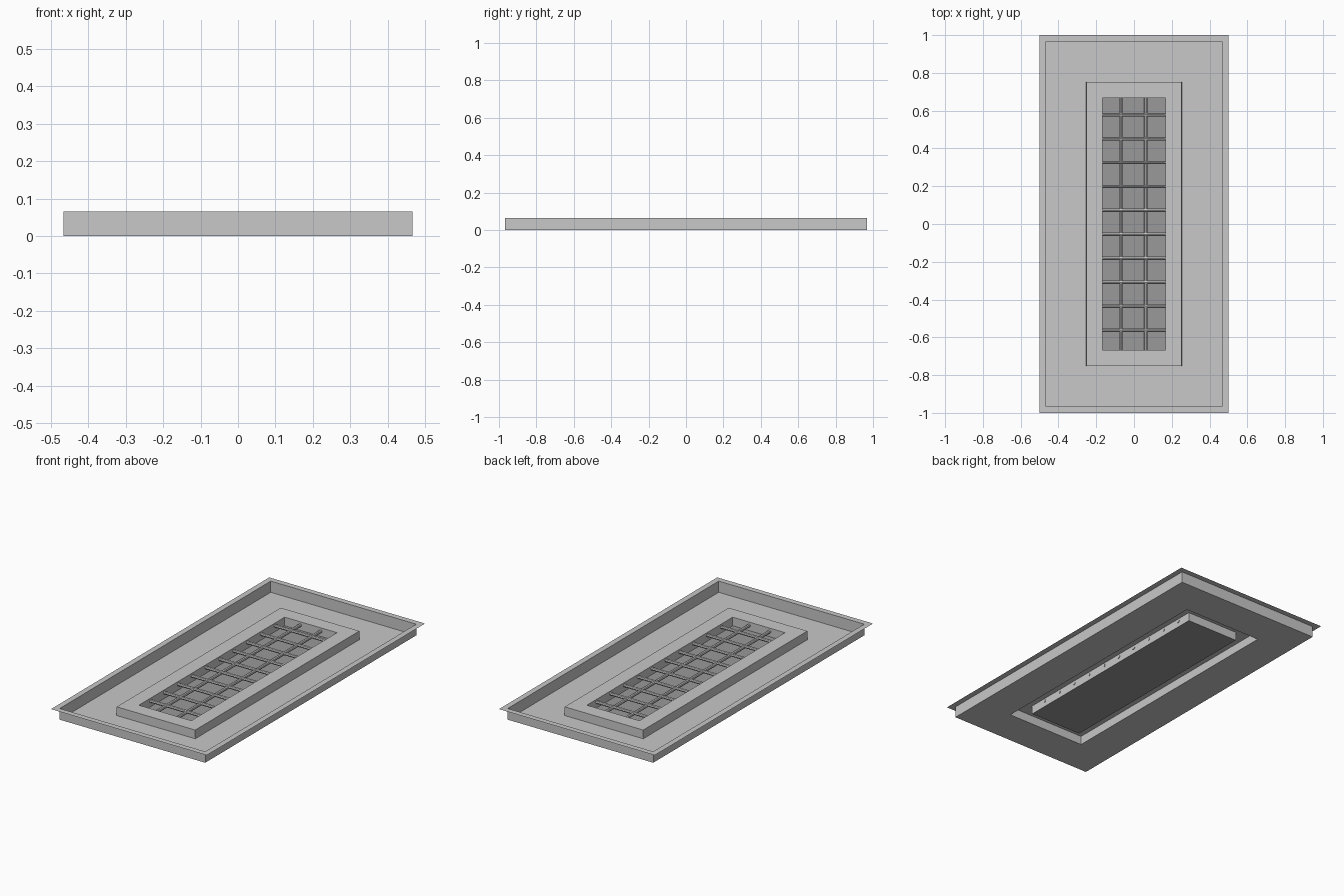
import bpy, bmesh, math
from mathutils import Matrix

cube = bpy.data.objects.get("Cube")
if cube:
    bpy.data.objects.remove(cube, do_unlink=True)


def material(name, grey):
    m = bpy.data.materials.new(name)
    m.use_nodes = True
    m.diffuse_color = (grey, grey, grey, 1)
    m.node_tree.nodes["Principled BSDF"].inputs["Base Color"].default_value = (grey, grey, grey, 1)
    return m


light_grey = material("light grey", 0.58)
dark_grey = material("dark grey", 0.32)


def make_object(name, bm, mat):
    mesh = bpy.data.meshes.new(name)
    bm.to_mesh(mesh)
    bm.free()
    mesh.materials.append(mat)
    obj = bpy.data.objects.new(name, mesh)
    bpy.context.collection.objects.link(obj)
    return obj


def rectangle(bm, hx, hy, z):
    corners = ((-1, -1), (1, -1), (1, 1), (-1, 1))
    return [bm.verts.new((sx * hx, sy * hy, z)) for sx, sy in corners]


# Pressed sheet tray: rim, outer wall, floor, raised frame and well walls
RIM, FRAME = 0.065, 0.05
WELL_X, WELL_Y = 0.168, 0.668
profile = [
    (0.5, 1.0, RIM), (0.467, 0.967, RIM), (0.467, 0.967, 0),
    (0.253, 0.753, 0), (0.252, 0.752, FRAME),
    (WELL_X, WELL_Y, FRAME), (WELL_X, WELL_Y, 0),
]
bm = bmesh.new()
rings = [rectangle(bm, *p) for p in profile]
for outer, inner in zip(rings, rings[1:]):
    for i in range(4):
        j = (i + 1) % 4
        bm.faces.new((outer[i], outer[j], inner[j], inner[i]))
make_object("tray", bm, light_grey)

# Dark floor of the well
bm = bmesh.new()
bm.faces.new(rectangle(bm, WELL_X, WELL_Y, 0))
make_object("well_floor", bm, dark_grey)


# Grate rods
def add_rod(bm, length, turn, position):
    bmesh.ops.create_cone(
        bm, cap_ends=True, segments=8, radius1=0.009, radius2=0.009, depth=length,
        matrix=Matrix.Translation(position) @ turn)


bm = bmesh.new()
for i in range(10):
    add_rod(bm, 2 * WELL_X + 0.006, Matrix.Rotation(math.pi / 2, 4, "Y"),
            (0, 0.579 - i * 0.1268, 0.034))
make_object("cross_rods", bm, light_grey)

bm = bmesh.new()
for x in (-0.069, 0.063):
    add_rod(bm, 2 * WELL_Y, Matrix.Rotation(math.pi / 2, 4, "X"), (x, 0, 0.03))
make_object("long_rods", bm, light_grey)
